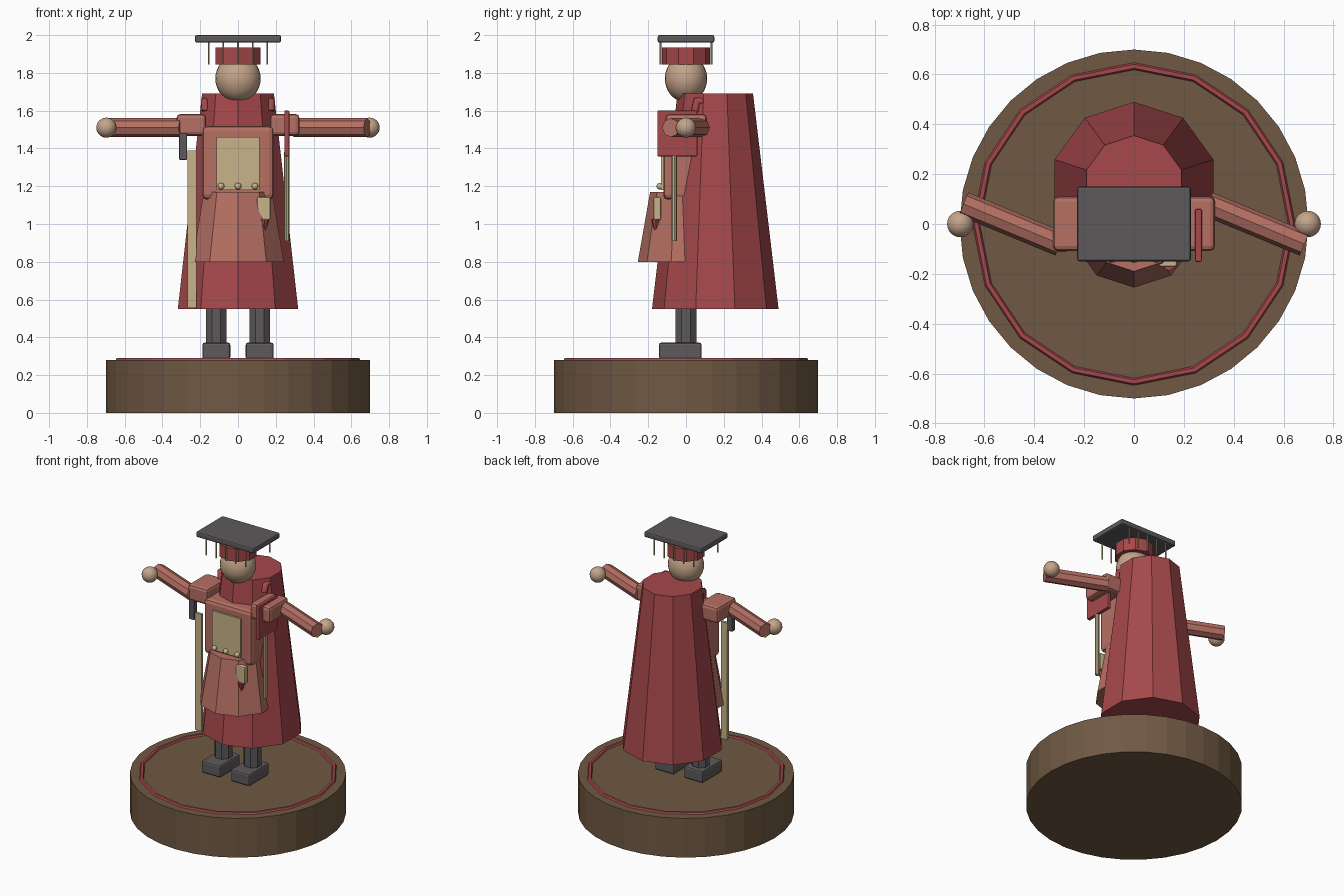
import bpy, math
from mathutils import Vector

if "Cube" in bpy.data.objects:
    bpy.data.objects.remove(bpy.data.objects["Cube"])


def srgb(r, g, b):
    return tuple(((c / 255 + 0.055) / 1.055) ** 2.4 for c in (r, g, b)) + (1,)


def material(name, rgb):
    m = bpy.data.materials.new(name)
    m.diffuse_color = srgb(*rgb)
    m.use_nodes = True
    m.node_tree.nodes["Principled BSDF"].inputs["Base Color"].default_value = m.diffuse_color
    return m


RED = material("crimson cloth", (166, 72, 75))
ROSE = material("rose cloth", (182, 112, 99))
SKIN = material("skin", (196, 164, 138))
BROWN = material("brown wood", (112, 89, 67))
BEIGE = material("parchment", (200, 180, 136))
GREY = material("dark grey", (94, 90, 92))


def finish(name, mat, smooth=False):
    o = bpy.context.object
    o.name = name
    o.data.materials.append(mat)
    if smooth:
        bpy.ops.object.shade_smooth()
    return o


def box(name, mat, lo, hi, bevel=0.0):
    lo, hi = Vector(lo), Vector(hi)
    bpy.ops.mesh.primitive_cube_add(size=1, location=(lo + hi) / 2)
    o = finish(name, mat)
    o.scale = hi - lo
    bpy.ops.object.transform_apply(location=False, rotation=False, scale=True)
    if bevel:
        b = o.modifiers.new("bevel", "BEVEL")
        b.width, b.segments = bevel, 2
    return o


def cone(name, mat, n, r0, r1, z0, z1, x=0, y=0, rot=0.0):
    bpy.ops.mesh.primitive_cone_add(vertices=n, radius1=r0, radius2=r1, depth=z1 - z0,
                                    location=(x, y, (z0 + z1) / 2), rotation=(0, 0, rot))
    return finish(name, mat)


def ball(name, mat, loc, scale, seg=24, rings=16):
    bpy.ops.mesh.primitive_uv_sphere_add(segments=seg, ring_count=rings, radius=1, location=loc)
    o = finish(name, mat, True)
    o.scale = scale
    return o


# Round plinth with inlaid ring
cone("plinth", BROWN, 32, 0.70, 0.70, 0, 0.28)
bpy.ops.mesh.primitive_torus_add(major_segments=16, minor_segments=6, major_radius=0.633,
                                 minor_radius=0.016, location=(0, 0, 0.277))
finish("plinth_ring", RED)

# Robe: long cape and front skirt
cone("cape", RED, 10, 0.335, 0.20, 0.55, 1.69, y=0.155)
cone("skirt", ROSE, 10, 0.255, 0.19, 0.80, 1.17)

# Torso with chest panel and studs
box("torso", ROSE, (-0.19, -0.12, 1.13), (0.19, 0.12, 1.52), 0.025)
box("chest_panel", BEIGE, (-0.113, -0.133, 1.18), (0.113, -0.11, 1.46))
for i in (-1, 0, 1):
    ball("stud", BEIGE, (i * 0.09, -0.138, 1.20), (0.018,) * 3, 12, 8)

# Head and flat hat
ball("head", SKIN, (0, 0, 1.77), (0.12, 0.112, 0.125))
cone("hat_band", RED, 10, 0.126, 0.126, 1.845, 1.935)
box("hat_board", GREY, (-0.228, -0.15, 1.96), (0.228, 0.15, 2.0), 0.01)
for y in (-0.135, 0.135):
    for i in range(-2, 3):
        cone("hat_tassel", BEIGE, 6, 0.005, 0.005, 1.845, 1.965, i * 0.0775, y)

# Paired limbs
for s in (-1, 1):
    cone("leg", GREY, 8, 0.06, 0.06, 0.33, 0.62, s * 0.115, 0, math.pi / 8)
    box("boot", GREY, (s * 0.115 - 0.074, -0.143, 0.285), (s * 0.115 + 0.074, 0.083, 0.372), 0.012)
    box("shoulder", ROSE, (s * 0.247 - 0.078, -0.108, 1.467), (s * 0.247 + 0.078, 0.11, 1.582), 0.02)
    bpy.ops.mesh.primitive_cylinder_add(vertices=8, radius=0.05, depth=0.42,
                                        location=(s * 0.49, 0, 1.51),
                                        rotation=(math.pi / 8, math.pi / 2, 0))
    arm = finish("arm", ROSE)
    ball("hand", SKIN, (s * 0.697, 0, 1.51), (0.053,) * 3)

    # Collar end curling into the cape
    curve = bpy.data.curves.new("collar_end", "CURVE")
    curve.dimensions = "3D"
    curve.bevel_depth, curve.bevel_resolution, curve.use_fill_caps = 0.022, 1, True
    sp = curve.splines.new("POLY")
    pts = [(0.172, 0.05, 1.60), (0.177, 0.058, 1.65), (0.172, 0.11, 1.652)]
    sp.points.add(len(pts) - 1)
    for p, (x, y, z) in zip(sp.points, pts):
        p.co = (s * x, y, z, 1)
    collar = bpy.data.objects.new("collar_end", curve)
    collar.data.materials.append(RED)
    bpy.context.collection.objects.link(collar)

# Gear at the left side: hanging book, rod, pouch and pendant
box("book", RED, (0.245, -0.152, 1.358), (0.272, 0.06, 1.60), 0.006)
cone("rod", BEIGE, 8, 0.014, 0.014, 0.91, 1.38, 0.258, -0.062)
box("pouch", BEIGE, (0.10, -0.172, 1.022), (0.172, -0.132, 1.142), 0.008)
cone("pendant", RED, 8, 0.004, 0.027, 0.955, 1.025, 0.14, -0.16)

# Gear at the right side: long strip and hook
box("long_strip", BEIGE, (-0.268, -0.10, 0.555), (-0.22, -0.08, 1.39))
box("hook", GREY, (-0.312, -0.113, 1.34), (-0.27, -0.075, 1.48), 0.004)
